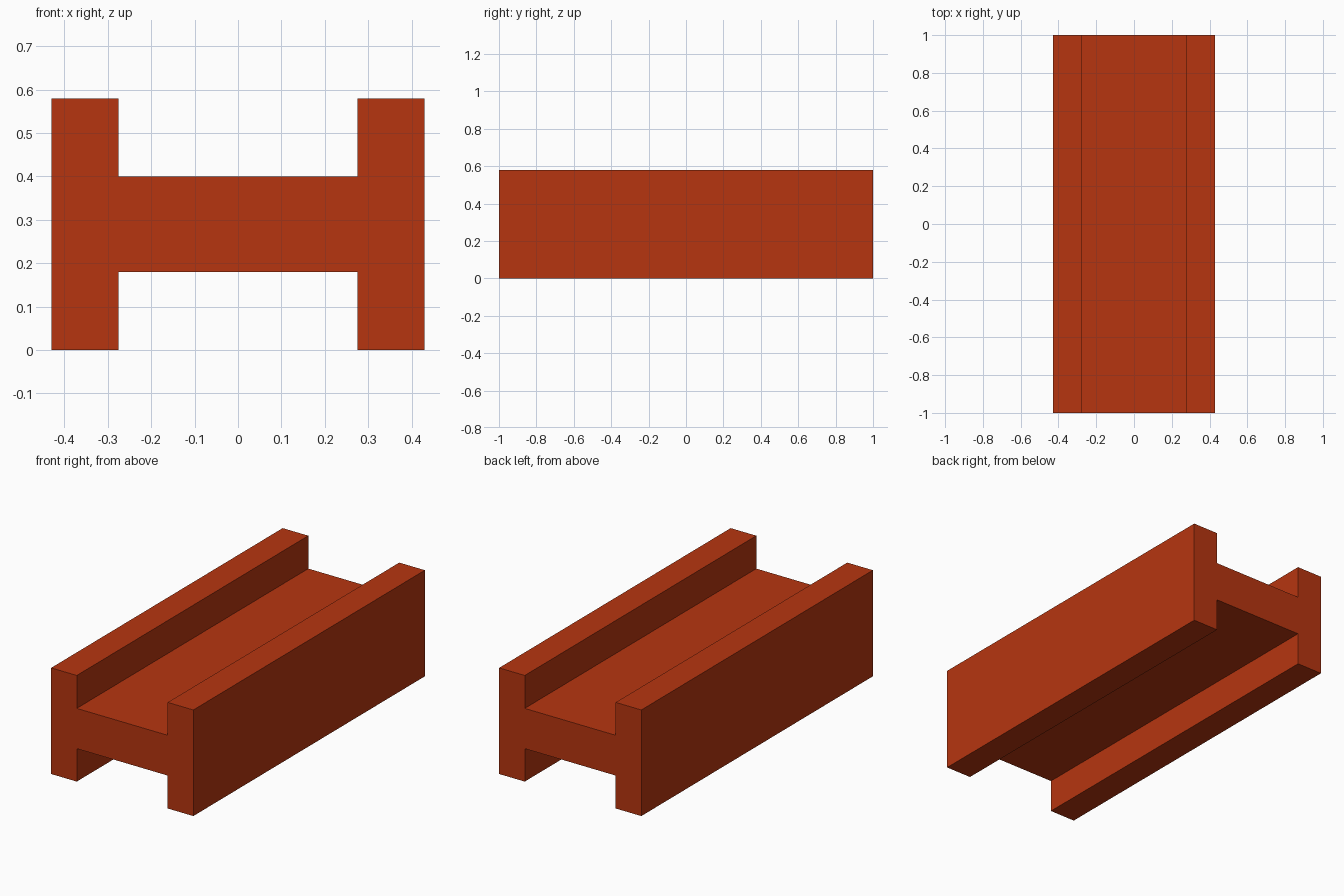
import bpy
import bmesh

default = bpy.data.objects.get("Cube")
if default:
    bpy.data.objects.remove(default, do_unlink=True)

# Single painted-steel colour
paint = bpy.data.materials.new("red_orange_paint")
paint.use_nodes = True
colour = (0.47, 0.036, 0.005, 1.0)
paint.diffuse_color = colour
paint.node_tree.nodes["Principled BSDF"].inputs["Base Color"].default_value = colour

# Half of the H section, from the lower web corner round the right flange
OUTER, INNER = 0.43, 0.275
HEIGHT, WEB_LOW, WEB_HIGH = 0.58, 0.18, 0.40
LENGTH = 2.0
half = [(INNER, WEB_LOW), (INNER, 0), (OUTER, 0),
        (OUTER, HEIGHT), (INNER, HEIGHT), (INNER, WEB_HIGH)]
section = half + [(-x, z) for x, z in reversed(half)]

# Beam: extrude the section from front to back
bm = bmesh.new()
end = bm.faces.new([bm.verts.new((x, -LENGTH / 2, z)) for x, z in section])
extruded = bmesh.ops.extrude_face_region(bm, geom=[end], use_keep_orig=True)
moved = [v for v in extruded["geom"] if isinstance(v, bmesh.types.BMVert)]
bmesh.ops.translate(bm, verts=moved, vec=(0, LENGTH, 0))
bmesh.ops.recalc_face_normals(bm, faces=bm.faces)

mesh = bpy.data.meshes.new("h_beam")
bm.to_mesh(mesh)
bm.free()
mesh.materials.append(paint)
beam = bpy.data.objects.new("h_beam", mesh)
bpy.context.collection.objects.link(beam)
